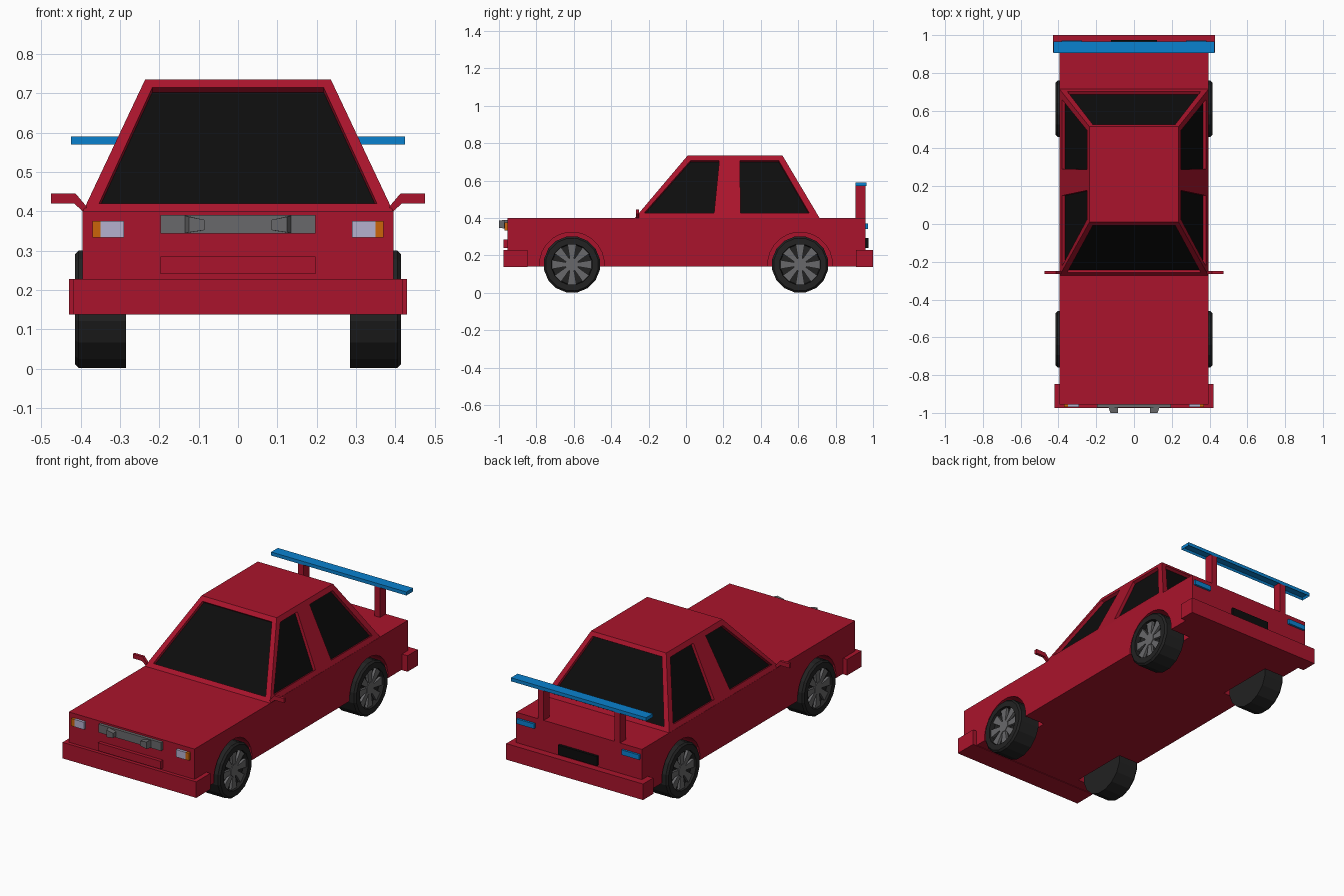
import bpy, bmesh, math
from mathutils import Vector, Matrix

if "Cube" in bpy.data.objects:
    bpy.data.objects.remove(bpy.data.objects["Cube"])


def material(name, r, g, b):
    m = bpy.data.materials.new(name)
    m.diffuse_color = (r, g, b, 1)
    m.use_nodes = True
    m.node_tree.nodes["Principled BSDF"].inputs["Base Color"].default_value = m.diffuse_color
    return m


RED = material("red paint", 0.40, 0.007, 0.025)
BLACK = material("black glass", 0.004, 0.004, 0.004)
RUBBER = material("rubber", 0.016, 0.016, 0.016)
METAL = material("grey metal", 0.14, 0.14, 0.145)
BLUE = material("blue", 0.003, 0.22, 0.62)
LENS = material("lamp lens", 0.46, 0.44, 0.62)
ORANGE = material("indicator", 0.60, 0.13, 0.003)


def finish(name, bm, mat=None):
    bmesh.ops.recalc_face_normals(bm, faces=bm.faces)
    me = bpy.data.meshes.new(name)
    bm.to_mesh(me)
    bm.free()
    ob = bpy.data.objects.new(name, me)
    bpy.context.collection.objects.link(ob)
    if mat:
        me.materials.append(mat)
    return ob


def loft(bm, a, b):
    """Closed solid between two matching point loops."""
    va, vb = [bm.verts.new(p) for p in a], [bm.verts.new(p) for p in b]
    n = len(va)
    bm.faces.new(va)
    bm.faces.new(vb[::-1])
    for i in range(n):
        j = (i + 1) % n
        bm.faces.new((va[i], vb[i], vb[j], va[j]))


def prism(bm, pts, vec):
    loft(bm, pts, [Vector(p) + Vector(vec) for p in pts])


def rect(x, y, z):
    return [(-x, y[0], z), (x, y[0], z), (x, y[1], z), (-x, y[1], z)]


def box(name, x, y, z, mat, mirror=False):
    bm = bmesh.new()
    for s in ((1, -1) if mirror else (1,)):
        prism(bm, [(s * x[0], y[0], z[0]), (s * x[1], y[0], z[0]),
                   (s * x[1], y[1], z[0]), (s * x[0], y[1], z[0])], (0, 0, z[1] - z[0]))
    return finish(name, bm, mat)


def cut(ob, cutter):
    cutter.hide_render = True
    mod = ob.modifiers.new("cut", 'BOOLEAN')
    mod.object, mod.operation, mod.solver = cutter, 'DIFFERENCE', 'EXACT'
    bpy.context.view_layer.objects.active = ob
    bpy.ops.object.modifier_apply(modifier=mod.name)
    bpy.data.objects.remove(cutter)


def ring(x, r, n, cy, cz):
    return [Vector((x, cy + r * math.sin(2 * math.pi * (i + .5) / n),
                    cz + r * math.cos(2 * math.pi * (i + .5) / n))) for i in range(n)]


# Lower body with four wheel arches
WHEELS = [(s, y) for s in (1, -1) for y in (-0.61, 0.61)]
WZ, WR = 0.151, 0.152
body = box("lower_body", (-0.395, 0.395), (-0.955, 0.96), (0.14, 0.40), RED)
bm = bmesh.new()
for s, y in WHEELS:
    prism(bm, ring(s * 0.265, 0.173, 24, y, WZ), (s * 0.3, 0, 0))
cut(body, finish("arch_cutter", bm))

# Cabin with recessed windows
Z0, Z1 = 0.398, 0.735
bm = bmesh.new()
loft(bm, rect(0.395, (-0.275, 0.715), Z0), rect(0.236, (0.01, 0.515), Z1))
cabin = finish("cabin", bm, RED)


def slope(a, b, z):
    return a + (b - a) * (z - Z0) / (Z1 - Z0)


panes = []
for a, b in ((-0.275, 0.01), (0.715, 0.515)):        # windscreen and rear window
    panes.append([(x, slope(a, b, z), z) for x, z in
                  ((-0.353, 0.42), (0.353, 0.42), (0.218, 0.714), (-0.218, 0.714))])
sides = [[(-0.225, 0.425), (0.15, 0.425), (0.178, 0.708), (0.025, 0.708)],
         [(0.292, 0.425), (0.66, 0.425), (0.495, 0.708), (0.288, 0.708)]]
for s in (1, -1):
    for w in sides:
        panes.append([(s * slope(0.395, 0.236, z), y, z) for y, z in w])
cutter, glass = bmesh.new(), bmesh.new()
middle = Vector((0, 0.25, 0.5))
for p in panes:
    p = [Vector(v) for v in p]
    n = (p[1] - p[0]).cross(p[2] - p[0]).normalized()
    if n.dot(p[0] - middle) < 0:
        n = -n
    prism(cutter, [v + n * 0.02 for v in p], -n * 0.04)
    prism(glass, [v - n * 0.018 for v in p], -n * 0.006)
cut(cabin, finish("window_cutter", cutter))
finish("windows", glass, BLACK)

# Bumpers and front trim panel
box("front_bumper", (-0.42, 0.42), (-0.975, -0.847), (0.137, 0.228), RED)
box("rear_bumper", (-0.43, 0.43), (0.908, 1.0), (0.137, 0.228), RED)
box("front_plate", (-0.197, 0.197), (-0.975, -0.95), (0.24, 0.285), RED)

# Grille, lamps and rear plate
box("grille", (-0.197, 0.197), (-0.972, -0.95), (0.343, 0.39), METAL)
box("headlights", (0.29, 0.35), (-0.97, -0.95), (0.333, 0.375), LENS, True)
box("indicators", (0.35, 0.37), (-0.97, -0.95), (0.333, 0.375), ORANGE, True)
box("tail_lights", (0.275, 0.385), (0.95, 0.972), (0.342, 0.37), BLUE, True)
box("rear_plate", (-0.122, 0.122), (0.95, 0.975), (0.238, 0.292), BLACK)

# Tapered spot lamps on the grille
bm = bmesh.new()
for s in (1, -1):
    back = [(s * 0.135, -0.97, 0.344), (s * 0.135, -0.97, 0.389),
            (s * 0.085, -0.97, 0.378), (s * 0.085, -0.97, 0.352)]
    front = [(s * 0.125, -1.0, 0.346), (s * 0.125, -1.0, 0.386),
             (s * 0.085, -1.0, 0.378), (s * 0.085, -1.0, 0.352)]
    loft(bm, back, front)
finish("spot_lamps", bm, METAL)

# Door mirrors
bm = bmesh.new()
for s in (1, -1):
    prism(bm, [(s * x, -0.266, z) for x, z in
               ((0.475, 0.445), (0.413, 0.445), (0.386, 0.413), (0.382, 0.40),
                (0.395, 0.40), (0.417, 0.42), (0.475, 0.42))], (0, 0.016, 0))
finish("door_mirrors", bm, RED)

# Rear wing with hollow underside, on two posts
wing = box("rear_wing", (-0.425, 0.425), (0.905, 0.965), (0.57, 0.59), BLUE)
bm = bmesh.new()
bm.from_mesh(wing.data)
under = [f for f in bm.faces if f.normal.z < -0.9]
bmesh.ops.inset_region(bm, faces=under, thickness=0.01, depth=-0.012)
bm.to_mesh(wing.data)
bm.free()
box("wing_posts", (0.222, 0.258), (0.907, 0.96), (0.39, 0.583), RED, True)

# Wheels: dished tyre, hub and eight wedge spokes
for s, y in WHEELS:
    place = ("front" if y < 0 else "rear") + ("_right" if s > 0 else "_left")
    bm = bmesh.new()
    loops = [[bm.verts.new(p) for p in ring(s * x, r, 16, y, WZ)] for x, r in
             ((0.285, WR), (0.405, WR), (0.415, 0.142), (0.415, 0.110), (0.388, 0.106))]
    for a, b in zip(loops, loops[1:]):
        for i in range(16):
            j = (i + 1) % 16
            bm.faces.new((a[i], b[i], b[j], a[j]))
    bm.faces.new(loops[0])
    bm.faces.new(loops[-1])
    finish(place + "_tyre", bm, RUBBER)

    bm = bmesh.new()
    prism(bm, ring(s * 0.385, 0.036, 8, y, WZ), (s * 0.021, 0, 0))
    wedge = [Vector((0, w, r)) for w, r in
             ((-0.011, 0.03), (0.011, 0.03), (0.024, 0.106), (-0.024, 0.106))]
    for k in range(8):
        rot = Matrix.Rotation(k * math.pi / 4, 3, 'X')
        prism(bm, [rot @ v + Vector((s * 0.385, y, WZ)) for v in wedge], (s * 0.018, 0, 0))
    finish(place + "_rim", bm, METAL)
